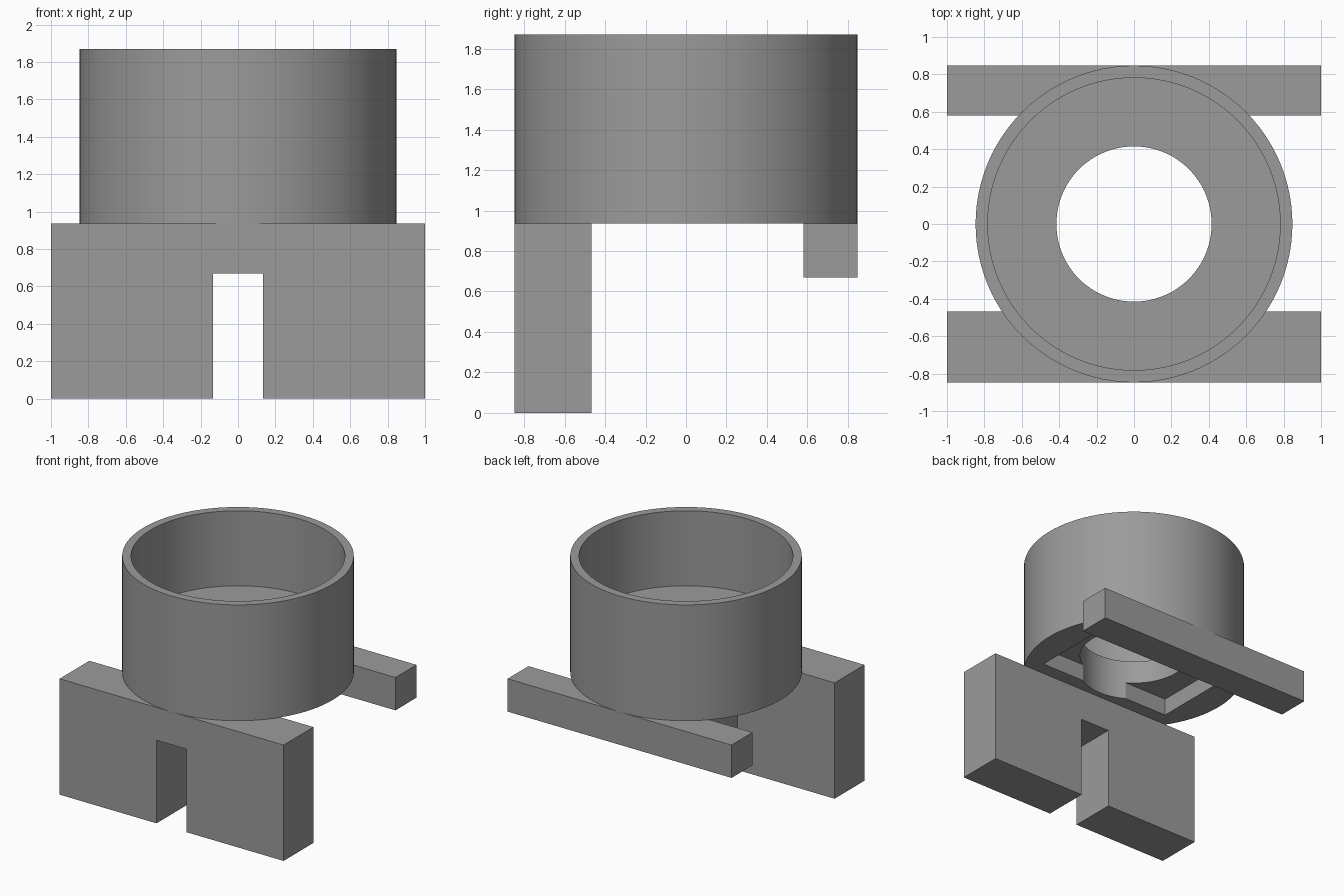
import bpy, bmesh, math

if "Cube" in bpy.data.objects:
    bpy.data.objects.remove(bpy.data.objects["Cube"])

grey = bpy.data.materials.new("grey")
grey.diffuse_color = (0.33, 0.33, 0.33, 1)
grey.use_nodes = True
grey.node_tree.nodes["Principled BSDF"].inputs["Base Color"].default_value = grey.diffuse_color


def finish(name, bm):
    bmesh.ops.recalc_face_normals(bm, faces=bm.faces)
    mesh = bpy.data.meshes.new(name)
    bm.to_mesh(mesh)
    bm.free()
    mesh.materials.append(grey)
    obj = bpy.data.objects.new(name, mesh)
    bpy.context.collection.objects.link(obj)
    return obj


def extrude_profile(name, points, y0, y1):
    """Extrude an x-z outline from y0 to y1."""
    bm = bmesh.new()
    face = bm.faces.new([bm.verts.new((x, y0, z)) for x, z in points])
    ext = bmesh.ops.extrude_face_region(bm, geom=[face])
    verts = [v for v in ext["geom"] if isinstance(v, bmesh.types.BMVert)]
    bmesh.ops.translate(bm, verts=verts, vec=(0, y1 - y0, 0))
    return finish(name, bm)


def lathe(name, profile, steps):
    """Turn a closed r-z outline around the z axis."""
    bm = bmesh.new()
    rings = []
    for i in range(steps):
        a = 2 * math.pi * i / steps
        rings.append([bm.verts.new((r * math.cos(a), r * math.sin(a), z)) for r, z in profile])
    n = len(profile)
    for i in range(steps):
        a, b = rings[i], rings[(i + 1) % steps]
        for j in range(n):
            k = (j + 1) % n
            bm.faces.new((a[j], b[j], b[k], a[k]))
    return finish(name, bm)


BASE, TOP, FLOOR = 0.935, 1.87, 1.265
R_OUT, R_IN, R_HOLE = 0.847, 0.782, 0.415

# Round cup with a thick floor and a central through-hole
cup = lathe("cup", [(R_HOLE, BASE), (R_OUT, BASE), (R_OUT, TOP),
                    (R_IN, TOP), (R_IN, FLOOR), (R_HOLE, FLOOR)], 96)

# Shallow rectangular pocket in the underside of the cup
cutter = extrude_profile("pocket_cutter", [(-0.61, 0.8), (0.61, 0.8), (0.61, 1.075), (-0.61, 1.075)],
                         -0.355, 0.355)
cutter.hide_render = True
bpy.context.view_layer.objects.active = cup
cup.select_set(True)
mod = cup.modifiers.new("pocket", "BOOLEAN")
mod.operation = "DIFFERENCE"
mod.solver = "EXACT"
mod.object = cutter
bpy.ops.object.modifier_apply(modifier=mod.name)
bpy.data.objects.remove(cutter)
bpy.ops.object.shade_smooth_by_angle(angle=math.radians(30))

# Front leg plate with a slot open at the bottom
S, H = 0.134, 0.67
extrude_profile("front_leg", [(-1, 0), (-S, 0), (-S, H), (S, H), (S, 0), (1, 0), (1, BASE), (-1, BASE)],
                -R_OUT, -0.467)

# Rear cross bar
extrude_profile("rear_bar", [(-1, H), (1, H), (1, BASE), (-1, BASE)], 0.58, R_OUT)
